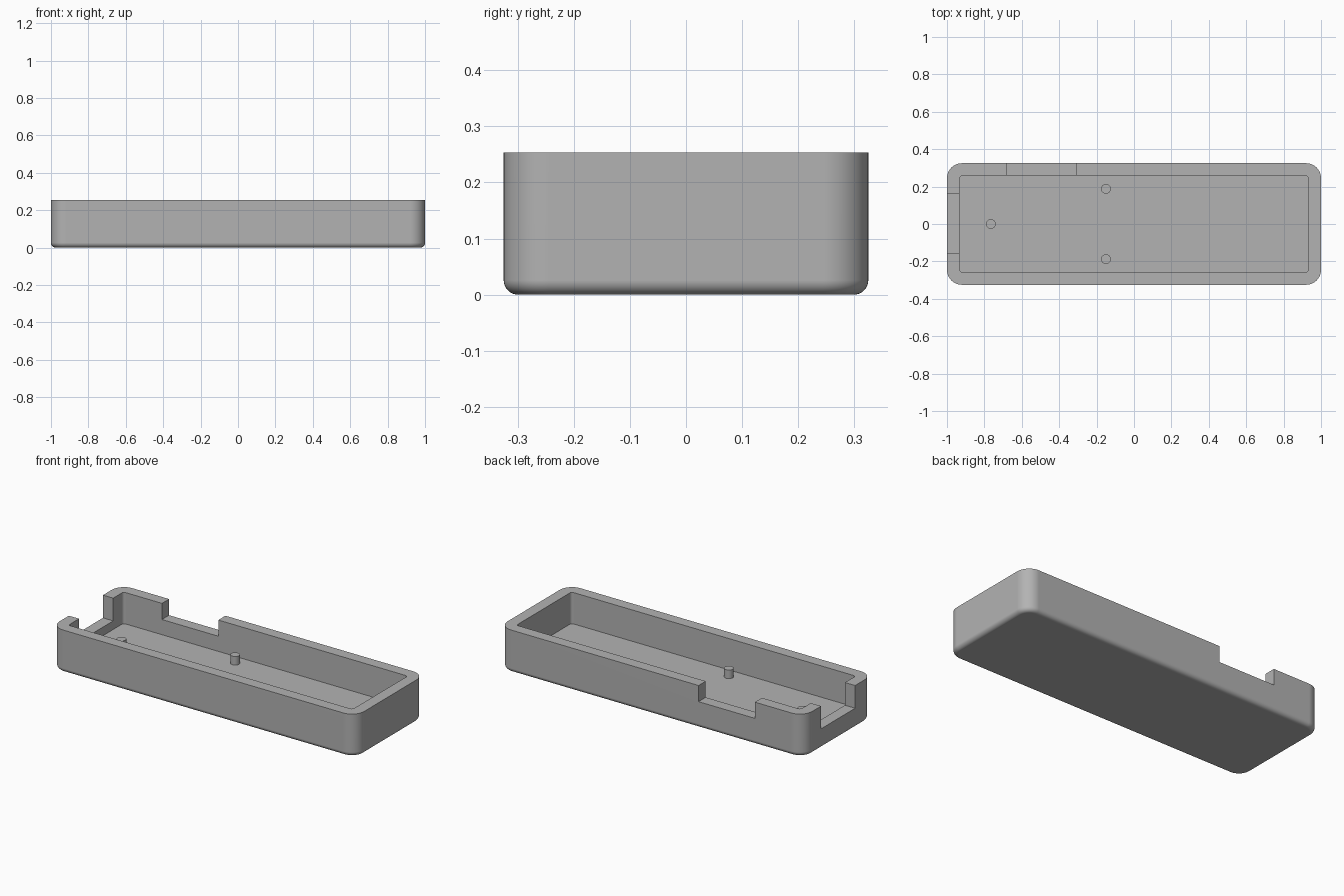
import bpy
import bmesh
from mathutils import Matrix

default = bpy.data.objects.get("Cube")
if default:
    bpy.data.objects.remove(default)

HEIGHT, FLOOR, WALL = 0.253, 0.067, 0.067
HALF_X, HALF_Y = 1.0, 0.325

grey = bpy.data.materials.new("plain grey")
grey.use_nodes = True
COLOUR = (0.45, 0.45, 0.45, 1)
grey.diffuse_color = COLOUR
grey.node_tree.nodes["Principled BSDF"].inputs["Base Color"].default_value = COLOUR


def finish(name, bm):
    mesh = bpy.data.meshes.new(name)
    bm.to_mesh(mesh)
    bm.free()
    mesh.materials.append(grey)
    obj = bpy.data.objects.new(name, mesh)
    bpy.context.collection.objects.link(obj)
    return obj


def box(name, low, high, corner=0, bottom=0):
    """Box with optional rounded upright corners and rounded bottom rim."""
    bm = bmesh.new()
    bmesh.ops.create_cube(bm, size=1)
    for v in bm.verts:
        v.co = [(a + b) / 2 + c * (b - a) for a, b, c in zip(low, high, v.co)]
    if corner:
        upright = [e for e in bm.edges
                   if abs(e.verts[0].co.z - e.verts[1].co.z) > 0.01]
        bmesh.ops.bevel(bm, geom=upright, offset=corner, segments=12,
                        profile=0.5, affect='EDGES')
    if bottom:
        rim = [e for e in bm.edges
               if all(abs(v.co.z - low[2]) < 1e-4 for v in e.verts)]
        bmesh.ops.bevel(bm, geom=rim, offset=bottom, segments=8,
                        profile=0.5, affect='EDGES')
    return finish(name, bm)


def smooth(obj):
    bpy.ops.object.select_all(action='DESELECT')
    obj.select_set(True)
    bpy.context.view_layer.objects.active = obj
    bpy.ops.object.shade_smooth_by_angle(angle=0.6)


# Tray body
tray = box("tray", (-HALF_X, -HALF_Y, 0), (HALF_X, HALF_Y, HEIGHT), 0.08, 0.026)

# Cavity and the two wall notches
cutters = [
    box("cavity_cutter", (WALL - HALF_X, WALL - HALF_Y, FLOOR),
        (HALF_X - WALL, HALF_Y - WALL, 0.5), 0.016),
    box("back_notch_cutter", (-0.68, 0.2, 0.157), (-0.31, 0.5, 0.5)),
    box("end_notch_cutter", (-1.2, -0.158, 0.118), (-0.85, 0.162, 0.5)),
]
bpy.context.view_layer.objects.active = tray
for cutter in cutters:
    cutter.hide_render = True
    mod = tray.modifiers.new(cutter.name, 'BOOLEAN')
    mod.operation = 'DIFFERENCE'
    mod.solver = 'EXACT'
    mod.object = cutter
    bpy.ops.object.modifier_apply(modifier=mod.name)
    bpy.data.objects.remove(cutter)
smooth(tray)
weighted = tray.modifiers.new("even_shading", 'WEIGHTED_NORMAL')
weighted.keep_sharp = True

# Mounting pins on the floor
PIN_LOW, PIN_TOP = FLOOR - 0.01, 0.118
for name, x, y in (("back_pin", -0.15, 0.188), ("front_pin", -0.15, -0.188),
                   ("end_pin", -0.765, 0)):
    bm = bmesh.new()
    bmesh.ops.create_cone(bm, cap_ends=True, segments=32, radius1=0.026,
                          radius2=0.026, depth=PIN_TOP - PIN_LOW,
                          matrix=Matrix.Translation((x, y, (PIN_LOW + PIN_TOP) / 2)))
    smooth(finish(name, bm))
